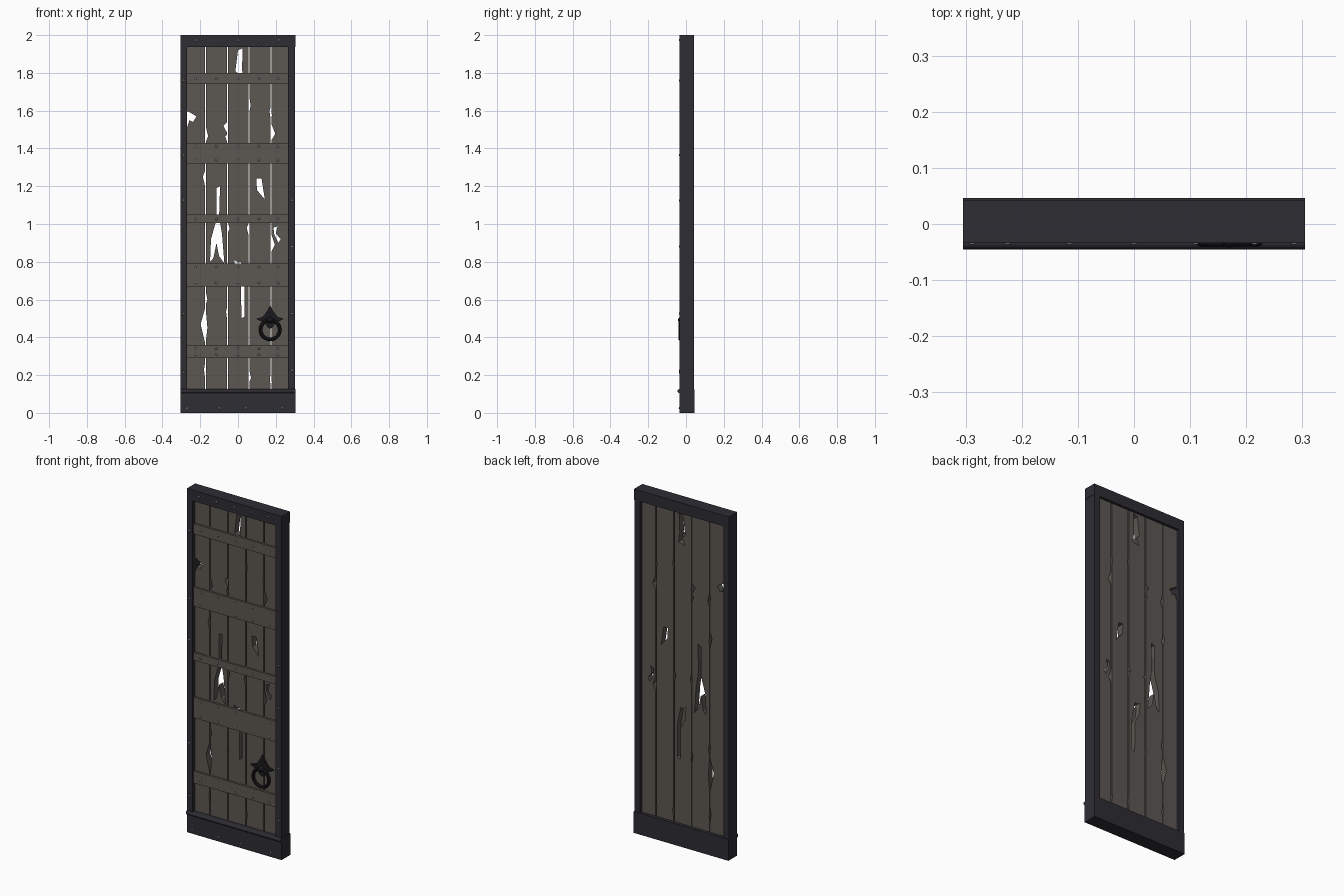
import bpy, bmesh, math
from mathutils import Matrix

cube = bpy.data.objects.get("Cube")
if cube:
    bpy.data.objects.remove(cube, do_unlink=True)


def material(name, rgb):
    m = bpy.data.materials.new(name)
    m.use_nodes = True
    m.diffuse_color = (*rgb, 1)
    bsdf = m.node_tree.nodes["Principled BSDF"]
    bsdf.inputs["Base Color"].default_value = (*rgb, 1)
    bsdf.inputs["Roughness"].default_value = 0.8
    return m


WOOD = material("weathered wood", (0.107, 0.096, 0.084))
IRON = material("dark iron", (0.026, 0.026, 0.034))
BLACK = material("black iron", (0.010, 0.010, 0.013))
STEEL = material("rivet steel", (0.22, 0.22, 0.24))


def finish(bm, name, mat, smooth=False):
    bmesh.ops.recalc_face_normals(bm, faces=bm.faces)
    mesh = bpy.data.meshes.new(name)
    bm.to_mesh(mesh)
    bm.free()
    mesh.materials.append(mat)
    ob = bpy.data.objects.new(name, mesh)
    bpy.context.collection.objects.link(ob)
    if smooth:
        bpy.ops.object.select_all(action="DESELECT")
        ob.select_set(True)
        bpy.context.view_layer.objects.active = ob
        bpy.ops.object.shade_smooth_by_angle(angle=math.radians(40))
    return ob


def box(name, x, y, z, mat):
    bm = bmesh.new()
    bmesh.ops.create_cube(bm, size=1)
    for v in bm.verts:
        for i, (lo, hi) in enumerate((x, y, z)):
            v.co[i] = lo if v.co[i] < 0 else hi
    return finish(bm, name, mat)


def prism(bm, outline, y0, y1):
    """Extrude an x-z outline along y."""
    face = bm.faces.new([bm.verts.new((x, y0, z)) for x, z in outline])
    new = bmesh.ops.extrude_face_region(bm, geom=[face])["geom"]
    for v in new:
        if isinstance(v, bmesh.types.BMVert):
            v.co.y = y1


# Iron frame
FRONT, BACK = -0.034, 0.042
box("top_rail", (-0.305, 0.305), (FRONT, BACK), (1.937, 2), IRON)
for side, x in (("right", (-0.305, -0.27)), ("left", (0.266, 0.303))):
    box(side + "_stile", x, (FRONT, BACK), (0.12, 1.937), IRON)
box("kick_plate", (-0.305, 0.305), (FRONT - 0.001, 0.046), (0, 0.125), IRON)

# Rounded moulding above the kick plate
bm = bmesh.new()
bmesh.ops.create_cone(bm, cap_ends=True, segments=12, radius1=0.011, radius2=0.011, depth=0.61,
                      matrix=Matrix.Translation((0, FRONT, 0.115)) @ Matrix.Rotation(math.pi / 2, 4, "Y"))
finish(bm, "kick_moulding", IRON, True)

# Rotten holes and chips broken along the seams
SEAMS = [-0.172, -0.056, 0.059, 0.175]
holes = [
    [(-0.014, 1.81), (0, 1.92), (0.025, 1.93), (0.021, 1.82), (0.03, 1.76), (-0.012, 1.75), (0.008, 1.79)],
    [(-0.285, 1.6), (-0.262, 1.595), (-0.22, 1.57), (-0.238, 1.54), (-0.257, 1.55), (-0.27, 1.51), (-0.285, 1.51)],
    [(0.098, 1.24), (0.125, 1.24), (0.142, 1.13), (0.1, 1.18)],
    [(-0.115, 1.19), (-0.095, 1.2), (-0.1, 1.04), (-0.085, 0.95), (-0.072, 0.79), (-0.1, 0.83),
     (-0.114, 0.9), (-0.13, 0.82), (-0.148, 0.8), (-0.143, 0.92), (-0.115, 1.02)],
    [(0.018, 0.5), (0.035, 0.51), (0.035, 0.7), (0.016, 0.8), (0, 0.795), (-0.018, 0.81), (-0.015, 0.74), (0.016, 0.68)],
]
# seam number, bottom, top, left bulge, right bulge
chips = [
    (0, 1.43, 1.52, 0.004, 0.014), (0, 1.19, 1.29, 0.014, 0.004), (0, 0.36, 0.56, 0.026, 0.010),
    (0, 0.57, 0.65, 0.004, 0.010), (0, 0.16, 0.28, 0.008, 0.004), (1, 1.48, 1.54, 0.022, 0.004),
    (1, 1.43, 1.475, 0.012, 0.003), (1, 0.95, 1.02, 0.003, 0.011), (1, 0.48, 0.57, 0.007, 0.004),
    (2, 1.59, 1.68, 0.003, 0.008), (2, 0.93, 1.01, 0.013, 0.003), (2, 0.16, 0.23, 0.003, 0.010),
    (3, 1.54, 1.63, 0.008, 0.004), (3, 1.44, 1.535, 0.003, 0.022), (3, 0.85, 0.95, 0.004, 0.020),
    (3, 0.13, 0.21, 0.007, 0.004),
]
for s, lo, hi, left, right in chips:
    x, mid = SEAMS[s], (lo + hi) / 2
    holes.append([(x, lo), (x + right, mid - 0.01), (x, hi), (x - left, mid + 0.01)])
holes.append([(0.188, 0.98), (0.21, 0.99), (0.2, 0.95), (0.226, 0.92), (0.214, 0.9), (0.192, 0.945)])

bm = bmesh.new()
for outline in holes:
    prism(bm, outline, -0.1, 0.1)
cutter = finish(bm, "hole_cutter", WOOD)
cutter.hide_render = True

# Wooden planks, with the holes cut through
edges = [-0.28] + SEAMS + [0.28]
planks = []
for i, (a, b) in enumerate(zip(edges, edges[1:])):
    plank = box(f"plank_{i + 1}", (a + 0.0028, b - 0.0028), (-0.011, 0.027), (0.1, 1.95), WOOD)
    cut = plank.modifiers.new("holes", "BOOLEAN")
    cut.operation, cut.solver, cut.object = "DIFFERENCE", "EXACT", cutter
    planks.append(plank)
graph = bpy.context.evaluated_depsgraph_get()
for plank in planks:
    mesh = bpy.data.meshes.new_from_object(plank.evaluated_get(graph))
    plank.modifiers.clear()
    plank.data = mesh
bpy.data.objects.remove(cutter, do_unlink=True)

# Wooden cross battens on the front, and their rivets
rivets = []
ACROSS = (-0.225, -0.115, 0, 0.11, 0.215)
for n, (lo, hi) in enumerate([(0.29, 0.36), (0.67, 0.79), (1.005, 1.05), (1.32, 1.43), (1.74, 1.80)]):
    box(f"batten_{n + 1}", (-0.275, 0.27), (-0.022, -0.005), (lo, hi), WOOD)
    rows = [(lo + hi) / 2] if hi - lo < 0.065 else [lo + 0.018, hi - 0.018]
    rivets += [(x, -0.022, z) for z in rows for x in ACROSS]

# Rivets on the frame
rivets += [(x, FRONT, 1.973) for x in ACROSS]
rivets += [(x, FRONT - 0.001, 0.025) for x in (-0.27, -0.1, 0.042, 0.235)]
rivets += [(-0.288, FRONT, z) for z in (0.215, 0.525, 1.125, 1.365, 1.76)]
rivets += [(0.286, FRONT, z) for z in (0.225, 0.525, 0.88, 1.125)]
bm = bmesh.new()
for p in rivets:
    bmesh.ops.create_uvsphere(bm, u_segments=8, v_segments=6, radius=0.006,
                              matrix=Matrix.Translation(p) @ Matrix.Diagonal((1, 0.6, 1, 1)))
finish(bm, "rivets", STEEL, True)

# Door pull: pointed back plate, boss and hanging ring
CX, CZ = 0.17, 0.44
half = [(0, 0.13), (0.012, 0.105), (0.026, 0.085), (0.04, 0.068), (0.073, 0.058),
        (0.05, 0.046), (0.028, 0.04), (0.016, 0.015), (0, 0.005)]
outline = half + [(-x, z) for x, z in half[-2:0:-1]]
bm = bmesh.new()
prism(bm, [(CX + x, CZ + z) for x, z in outline], -0.024, -0.008)
finish(bm, "pull_plate", BLACK)

bm = bmesh.new()
bmesh.ops.create_uvsphere(bm, u_segments=12, v_segments=8, radius=0.016,
                          matrix=Matrix.Translation((CX, -0.026, CZ + 0.052)))
finish(bm, "pull_boss", BLACK, True)

bpy.ops.mesh.primitive_torus_add(location=(CX, -0.031, CZ), rotation=(math.pi / 2, 0, 0),
                                 major_radius=0.051, minor_radius=0.009,
                                 major_segments=28, minor_segments=8)
ring = bpy.context.object
ring.name = "pull_ring"
ring.data.materials.append(BLACK)
bpy.ops.object.shade_smooth_by_angle()
